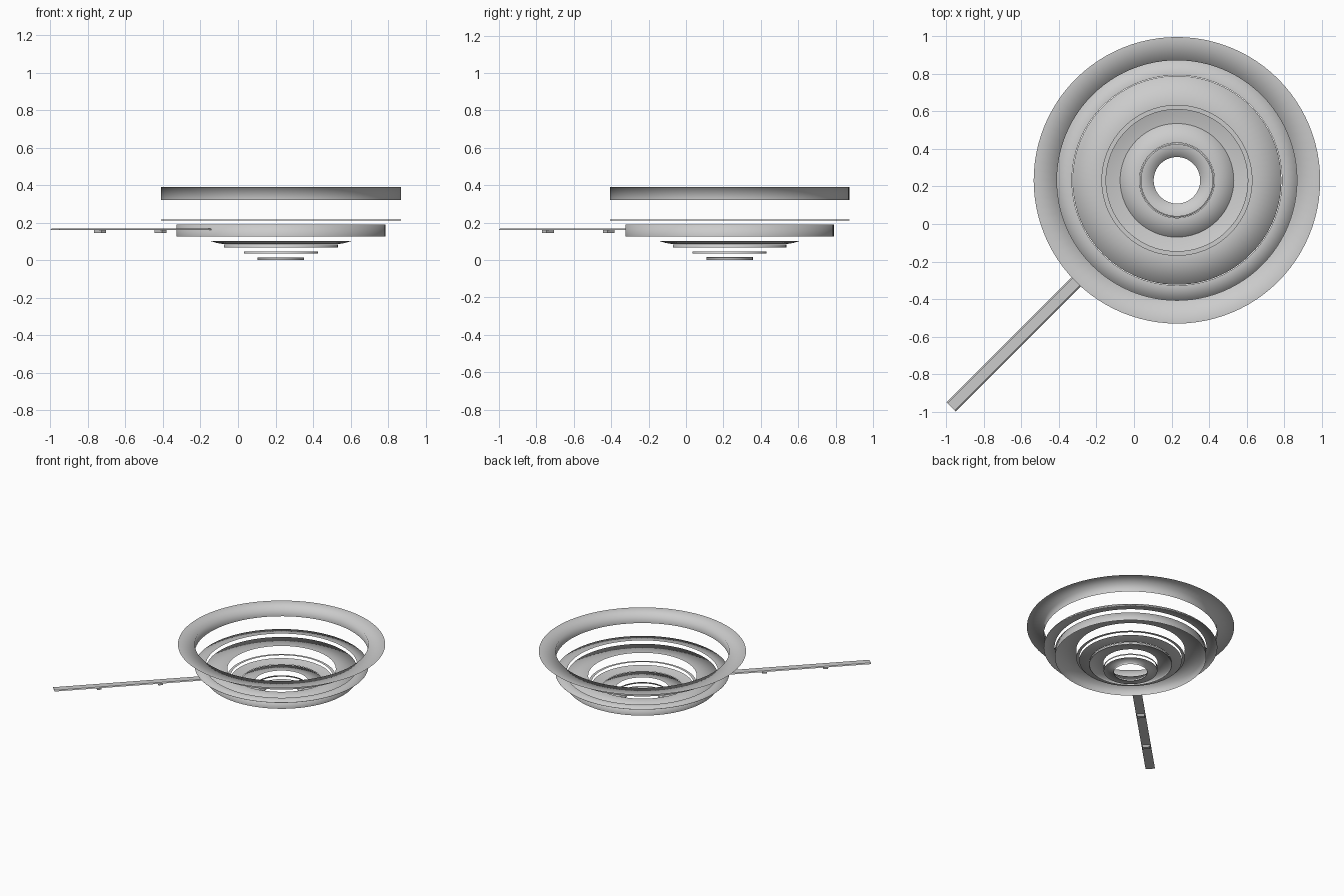
import bpy, bmesh, math
from mathutils import Matrix, Vector

if "Cube" in bpy.data.objects:
    bpy.data.objects.remove(bpy.data.objects["Cube"])

CENTRE = Vector((0.229, 0.233, 0))
SEGMENTS = 96

grey = bpy.data.materials.new("light grey")
grey.use_nodes = True
grey.diffuse_color = (0.6, 0.6, 0.6, 1)
grey.node_tree.nodes["Principled BSDF"].inputs["Base Color"].default_value = (0.6, 0.6, 0.6, 1)


def finish(name, bm, smooth=False):
    mesh = bpy.data.meshes.new(name)
    for face in bm.faces:
        face.smooth = smooth
    bm.to_mesh(mesh)
    bm.free()
    mesh.materials.append(grey)
    obj = bpy.data.objects.new(name, mesh)
    bpy.context.collection.objects.link(obj)
    return obj


def ring(name, profile):
    """Open sheet turned around the bowl axis; profile runs from outside to inside."""
    bm = bmesh.new()
    rows = []
    for r, z in profile:
        row = []
        for i in range(SEGMENTS):
            a = math.tau * i / SEGMENTS
            row.append(bm.verts.new((r * math.cos(a), r * math.sin(a), z)))
        rows.append(row)
    for a, b in zip(rows, rows[1:]):
        for i in range(SEGMENTS):
            j = (i + 1) % SEGMENTS
            bm.faces.new((a[i], a[j], b[j], b[i]))
    finish(name, bm, True).location = CENTRE


# Stack of separate bowl rings, top to bottom
ring("rim_flange", [(0.764, 0.39), (0.64, 0.39), (0.64, 0.32)])
ring("upper_step", [(0.64, 0.212), (0.64, 0.216), (0.56, 0.216)])
ring("bowl_collar", [(0.557, 0.125), (0.557, 0.19), (0.40, 0.19)])
ring("middle_step", [(0.40, 0.125), (0.378, 0.125)])
ring("bowl_funnel", [(0.378, 0.102), (0.34, 0.091), (0.303, 0.085)])
ring("lower_collar", [(0.303, 0.066), (0.303, 0.083), (0.20, 0.083)])
ring("lower_step", [(0.198, 0.035), (0.198, 0.046), (0.19, 0.046)])
ring("drain_ring", [(0.198, 0.015), (0.124, 0.015), (0.124, 0.005), (0.124, 0)])


# Handle parts are laid out along the diagonal
def bar(name, start, end, width, top_width, low, high):
    bm = bmesh.new()
    bmesh.ops.create_cube(bm, size=1)
    for v in bm.verts:
        top = v.co.z > 0
        v.co.x = end if v.co.x > 0 else start
        v.co.y = math.copysign((top_width if top else width) / 2, v.co.y)
        v.co.z = high if top else low
    bm.transform(Matrix.Rotation(math.radians(45), 4, "Z"))
    return finish(name, bm)


ROOT2 = math.sqrt(2)
bar("handle", -0.975 * ROOT2, -0.165 * ROOT2, 0.07, 0.054, 0.161, 0.168)

# Small feet under the handle
for name, x in (("outer_handle_foot", -0.737), ("inner_handle_foot", -0.413)):
    d = x * ROOT2
    bar(name, d - 0.017, d + 0.017, 0.056, 0.056, 0.145, 0.162)
